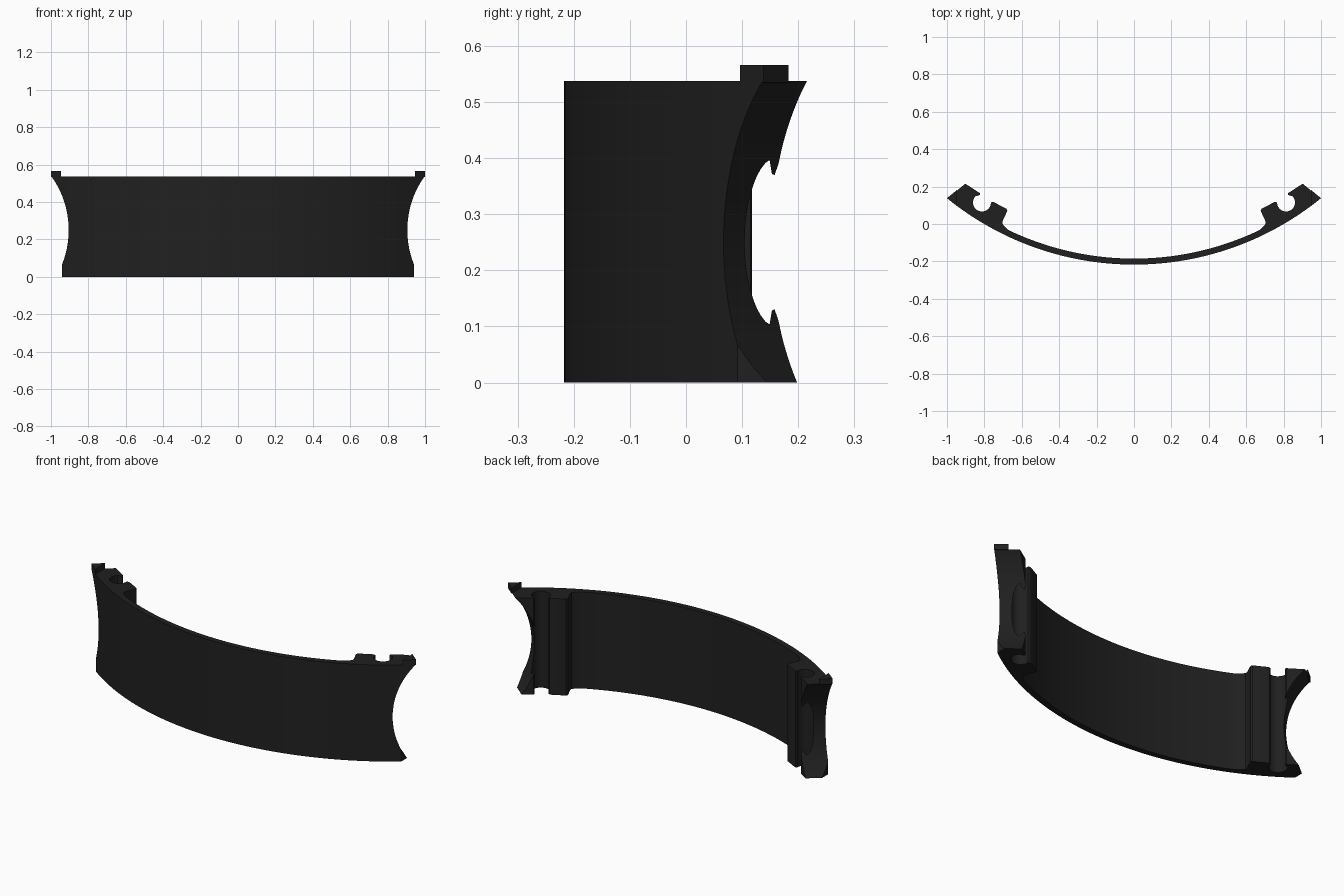
import bpy, bmesh, math
from mathutils import Vector, Matrix

if "Cube" in bpy.data.objects:
    bpy.data.objects.remove(bpy.data.objects["Cube"])

HEIGHT, TAB_TOP = 0.537, 0.566
R_OUT, R_IN, CY = 1.586, 1.554, 1.369      # band radii and arc centre
STEP_X = 0.946                             # where the end steps begin

mat = bpy.data.materials.new("charcoal plastic")
mat.diffuse_color = (0.0145, 0.0145, 0.0145, 1)
mat.use_nodes = True
mat.node_tree.nodes["Principled BSDF"].inputs["Base Color"].default_value = mat.diffuse_color


def arc_y(x, r):
    return CY - math.sqrt(r * r - x * x)


def prism(name, pts, z0, z1):
    bm = bmesh.new()
    face = bm.faces.new([bm.verts.new((x, y, z0)) for x, y in pts])
    top = bmesh.ops.extrude_face_region(bm, geom=[face])["geom"]
    bmesh.ops.translate(bm, vec=(0, 0, z1 - z0),
                        verts=[g for g in top if isinstance(g, bmesh.types.BMVert)])
    bmesh.ops.recalc_face_normals(bm, faces=bm.faces)
    return finish(name, bm)


def finish(name, bm):
    me = bpy.data.meshes.new(name)
    bm.to_mesh(me)
    bm.free()
    ob = bpy.data.objects.new(name, me)
    me.materials.append(mat)
    bpy.context.collection.objects.link(ob)
    return ob


def smooth(ob):
    bpy.ops.object.select_all(action='DESELECT')
    bpy.context.view_layer.objects.active = ob
    ob.select_set(True)
    bpy.ops.object.shade_smooth_by_angle(angle=math.radians(30))


# Half plan outline: outer arc, end lug, round clip groove, stop block, inner arc
half = [(i / 32, arc_y(i / 32, R_OUT)) for i in range(33)]
half += [(0.904, 0.217), (0.835, 0.172), (0.824, 0.165), (0.822, 0.158), (0.829, 0.153)]
for i in range(21):
    a = math.radians(45 - 225 * i / 20)
    half.append((0.813 + 0.048 * math.cos(a), 0.115 + 0.048 * math.sin(a)))
half += [(0.758, 0.118), (0.748, 0.116), (0.682, 0.081), (0.677, 0.071),
         (0.704, 0.012), (0.704, 0.002), (0.695, -0.010)]
half += [(0.67 * (1 - i / 22), arc_y(0.67 * (1 - i / 22), R_IN)) for i in range(23)]
n_out = 33
mirrored = [(-x, y) for x, y in reversed(half[1:-1])]
band = prism("curved_band", half + mirrored, 0, HEIGHT)

# Concave end cuts: cylinders lying along each end face, plus the lower corner step
corner, lug = Vector((1, arc_y(1, R_OUT), 0)), Vector((0.904, 0.217, 0))
d = (lug - corner).normalized()
n = Vector((d.y, -d.x, 0))
R_CUT, DEPTH = 0.423, 0.115
cutters = []
for s in (1, -1):
    axis = Vector((d.x * s, d.y, 0))
    centre = corner + n * (R_CUT - DEPTH)
    bm = bmesh.new()
    bmesh.ops.create_cone(bm, cap_ends=True, segments=128, radius1=R_CUT,
                          radius2=R_CUT, depth=0.7)
    rot = axis.to_track_quat('Z', 'Y').to_matrix().to_4x4()
    bm.transform(Matrix.Translation((centre.x * s, centre.y, 0.25)) @ rot)
    cutters.append(finish("end_cutter", bm))
    x0, x1 = sorted((0.94 * s, 1.2 * s))
    cutters.append(prism("step_cutter", [(x0, -0.1), (x1, -0.1), (x1, 0.4), (x0, 0.4)],
                         -0.1, 0.25))
for c in cutters:
    c.hide_render = True
    m = band.modifiers.new("cut", 'BOOLEAN')
    m.operation, m.solver, m.object = 'DIFFERENCE', 'EXACT', c
    bpy.context.view_layer.objects.active = band
    bpy.ops.object.modifier_apply(modifier=m.name)
for c in cutters:
    bpy.data.objects.remove(c)
smooth(band)

# Small raised tabs on the top outer corners
t = (1 - STEP_X) / (1 - lug.x)
inner = corner.lerp(lug, t)
for s, side in ((1, "right"), (-1, "left")):
    pts = [(STEP_X, arc_y(STEP_X, R_OUT)), (0.973, arc_y(0.973, R_OUT)),
           (corner.x, corner.y), (inner.x, inner.y)]
    prism(side + "_tab", [(x * s, y) for x, y in pts], HEIGHT - 0.002, TAB_TOP)
